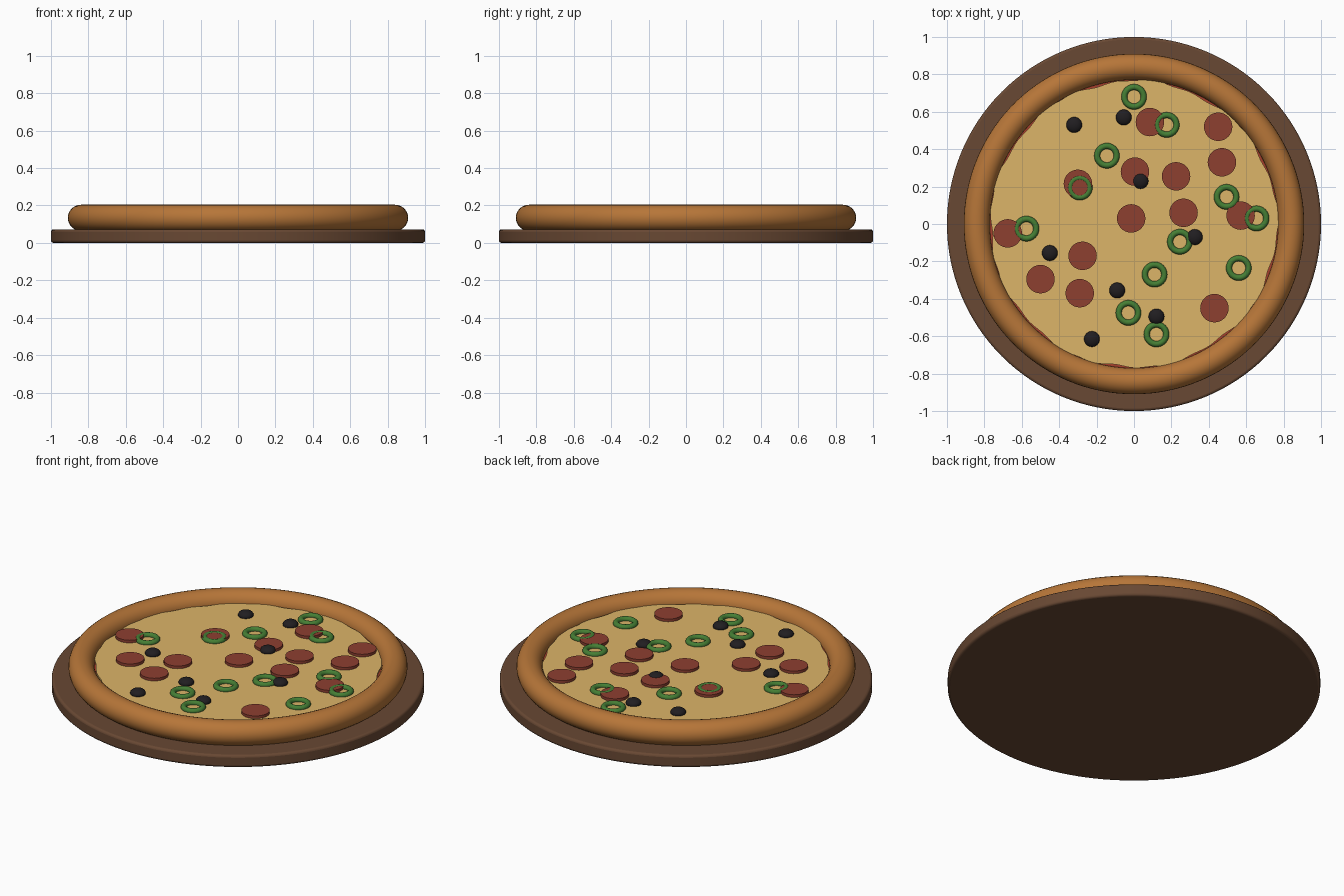
import bpy, bmesh, math

if "Cube" in bpy.data.objects:
    bpy.data.objects.remove(bpy.data.objects["Cube"])

def material(name, rgb):
    m = bpy.data.materials.new(name)
    m.diffuse_color = (*rgb, 1)
    m.use_nodes = True
    m.node_tree.nodes["Principled BSDF"].inputs["Base Color"].default_value = m.diffuse_color
    return m

WOOD = material("wood", (0.14, 0.065, 0.033))
CRUST = material("baked_crust", (0.47, 0.18, 0.04))
DOUGH = material("dough", (0.60, 0.36, 0.14))
SAUCE = material("tomato_sauce", (0.38, 0.05, 0.025))
CHEESE = material("cheese", (0.72, 0.46, 0.14))
MEAT = material("cured_meat", (0.27, 0.05, 0.03))
OLIVE = material("black_olive", (0.015, 0.013, 0.015))
GREEN = material("green_pepper", (0.06, 0.21, 0.035))

def finish(name, mat):
    ob = bpy.context.object
    ob.name = name
    ob.data.materials.append(mat)
    bpy.ops.object.shade_smooth_by_angle(angle=math.radians(40))
    return ob

def disc(name, mat, radius, z0, z1, x=0, y=0, sides=96, bevel=0):
    bpy.ops.mesh.primitive_cylinder_add(vertices=sides, radius=radius, depth=z1 - z0,
                                        location=(x, y, (z0 + z1) / 2))
    ob = finish(name, mat)
    if bevel:
        b = ob.modifiers.new("rounded_edge", 'BEVEL')
        b.width, b.segments = bevel, 3
    return ob

def ring(name, mat, major, minor, x, y, z, n_major, n_minor):
    bpy.ops.mesh.primitive_torus_add(major_radius=major, minor_radius=minor,
                                     major_segments=n_major, minor_segments=n_minor,
                                     location=(x, y, z))
    return finish(name, mat)

# Serving board, dough base, rolled crust and sauce
disc("serving_board", WOOD, 1.0, 0, 0.072, sides=128, bevel=0.013)
disc("dough_base", DOUGH, 0.84, 0.07, 0.125)
ring("crust_rim", CRUST, 0.84, 0.07, 0, 0, 0.134, 128, 24)
disc("sauce_layer", SAUCE, 0.785, 0.12, 0.138)

# Cheese layer with a wavy melted edge
cheese = disc("cheese_layer", CHEESE, 0.768, 0.13, 0.147, sides=160)
for v in cheese.data.vertices:
    a = math.atan2(v.co.y, v.co.x)
    k = 1 + 0.008 * math.sin(9 * a + 1) + 0.006 * math.sin(23 * a)
    v.co.x *= k
    v.co.y *= k

# Sausage slices
slices = [(0.085, 0.545), (0.45, 0.52), (0.005, 0.28), (0.47, 0.33), (0.225, 0.255),
          (-0.30, 0.215), (-0.015, 0.03), (0.265, 0.06), (0.57, 0.045), (-0.675, -0.05),
          (-0.275, -0.17), (-0.50, -0.295), (-0.29, -0.37), (0.43, -0.45)]
for i, (x, y) in enumerate(slices):
    disc(f"sausage_slice_{i + 1}", MEAT, 0.076, 0.143, 0.163, x, y, sides=32)

# Olives, flattened and half sunk in the cheese
olives = [(-0.32, 0.53), (-0.055, 0.57), (0.035, 0.23), (0.325, -0.07),
          (-0.45, -0.155), (-0.09, -0.355), (0.12, -0.495), (-0.225, -0.615)]
for i, (x, y) in enumerate(olives):
    bpy.ops.mesh.primitive_uv_sphere_add(segments=24, ring_count=12, radius=0.042,
                                         location=(x, y, 0.153))
    bpy.context.object.scale.z = 0.6
    finish(f"olive_{i + 1}", OLIVE)

# Green pepper rings
peppers = [(0.0, 0.68), (0.175, 0.53), (-0.145, 0.365), (-0.29, 0.195),
           (-0.575, -0.025), (0.495, 0.145), (0.655, 0.03), (0.245, -0.095),
           (0.11, -0.27), (0.56, -0.235), (-0.03, -0.475), (0.12, -0.59)]
for i, (x, y) in enumerate(peppers):
    ring(f"pepper_ring_{i + 1}", GREEN, 0.052, 0.016, x, y, 0.151, 32, 12)
